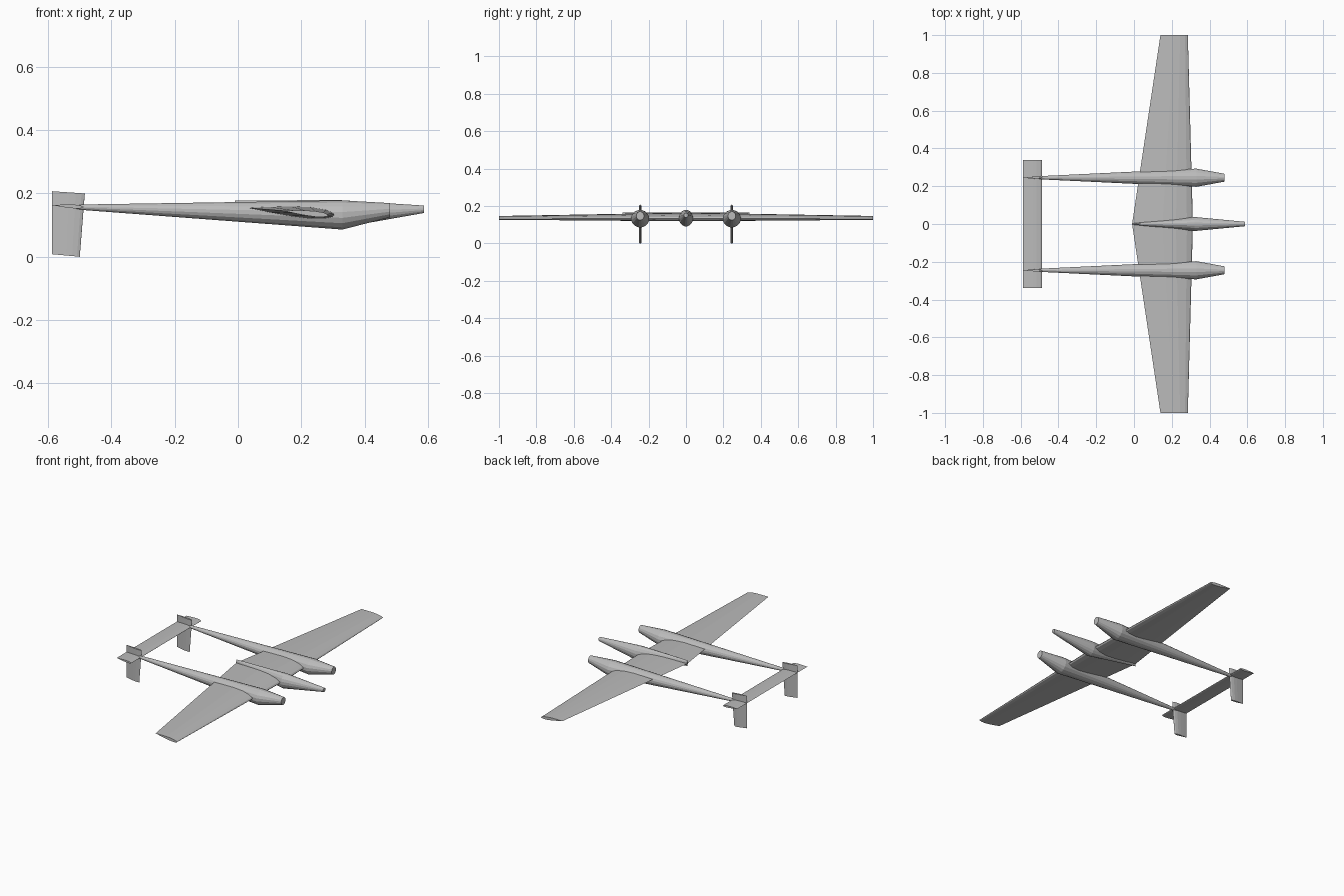
import bpy, bmesh, math
from mathutils import Vector

cube = bpy.data.objects.get("Cube")
if cube:
    bpy.data.objects.remove(cube, do_unlink=True)

grey = bpy.data.materials.new("light grey")
grey.use_nodes = True
colour = (0.5, 0.5, 0.5, 1)
grey.diffuse_color = colour
grey.node_tree.nodes["Principled BSDF"].inputs["Base Color"].default_value = colour


def loft(name, rings):
    """Skin matching closed rings and cap both ends."""
    bm = bmesh.new()
    rows = [[bm.verts.new(p) for p in ring] for ring in rings]
    n = len(rows[0])
    for a, b in zip(rows, rows[1:]):
        for i in range(n):
            j = (i + 1) % n
            bm.faces.new((a[i], a[j], b[j], b[i]))
    bm.faces.new(rows[0])
    bm.faces.new(rows[-1])
    bmesh.ops.recalc_face_normals(bm, faces=bm.faces)
    mesh = bpy.data.meshes.new(name)
    bm.to_mesh(mesh)
    bm.free()
    obj = bpy.data.objects.new(name, mesh)
    mesh.materials.append(grey)
    bpy.context.collection.objects.link(obj)
    return obj


def oval(x, y, z, half_width, half_height, sides=16):
    angles = [math.tau * (i + 0.5) / sides for i in range(sides)]
    return [(x, y + half_width * math.cos(a), z + half_height * math.sin(a)) for a in angles]


# Chord fraction and relative half thickness of the aerofoil
PROFILE = [(0.02, 0.35), (0.1, 0.75), (0.28, 1), (0.5, 0.85), (0.75, 0.47)]


def foil(lead, trail, thickness, up):
    lead, trail, up = Vector(lead), Vector(trail), Vector(up)
    top = [lead.lerp(trail, u) + up * t * thickness / 2 for u, t in PROFILE]
    low = [lead.lerp(trail, u) - up * t * thickness / 2 for u, t in PROFILE]
    return [lead] + top + [trail] + low[::-1]


# Main wing, tapering to both tips
Z = (0, 0, 1)
tip_l, root, tip_r = [
    foil((0.312 - 0.027 * abs(y), y, 0.133 - 0.002 * abs(y)),
         (-0.01 + 0.15 * abs(y), y, 0.158 - 0.012 * abs(y)),
         0.044 - 0.026 * abs(y), Z) for y in (-1, 0, 1)]
loft("wing", [tip_l, root, tip_r])

# Central pod, pinched to a vertical edge at the back
loft("central_pod", [
    oval(-0.01, 0, 0.161, 0.003, 0.017),
    oval(0.32, 0, 0.135, 0.038, 0.045),
    oval(0.587, 0, 0.15, 0.012, 0.012)])

# Twin booms and fins
for side, y in (("right", -0.245), ("left", 0.245)):
    loft(side + "_boom", [
        oval(-0.51, y, 0.157, 0.008, 0.008),
        oval(0.33, y, 0.132, 0.049, 0.047),
        oval(0.48, y, 0.147, 0.021, 0.023)])
    loft(side + "_fin", [
        foil((-0.5, y, 0), (-0.587, y, 0.008), 0.012, (0, 1, 0)),
        foil((-0.484, y, 0.2), (-0.587, y, 0.207), 0.012, (0, 1, 0))])

# Tailplane joining the booms
loft("tailplane", [foil((-0.488, y, 0.157), (-0.587, y, 0.163), 0.012, Z)
                   for y in (-0.34, 0.34)])
